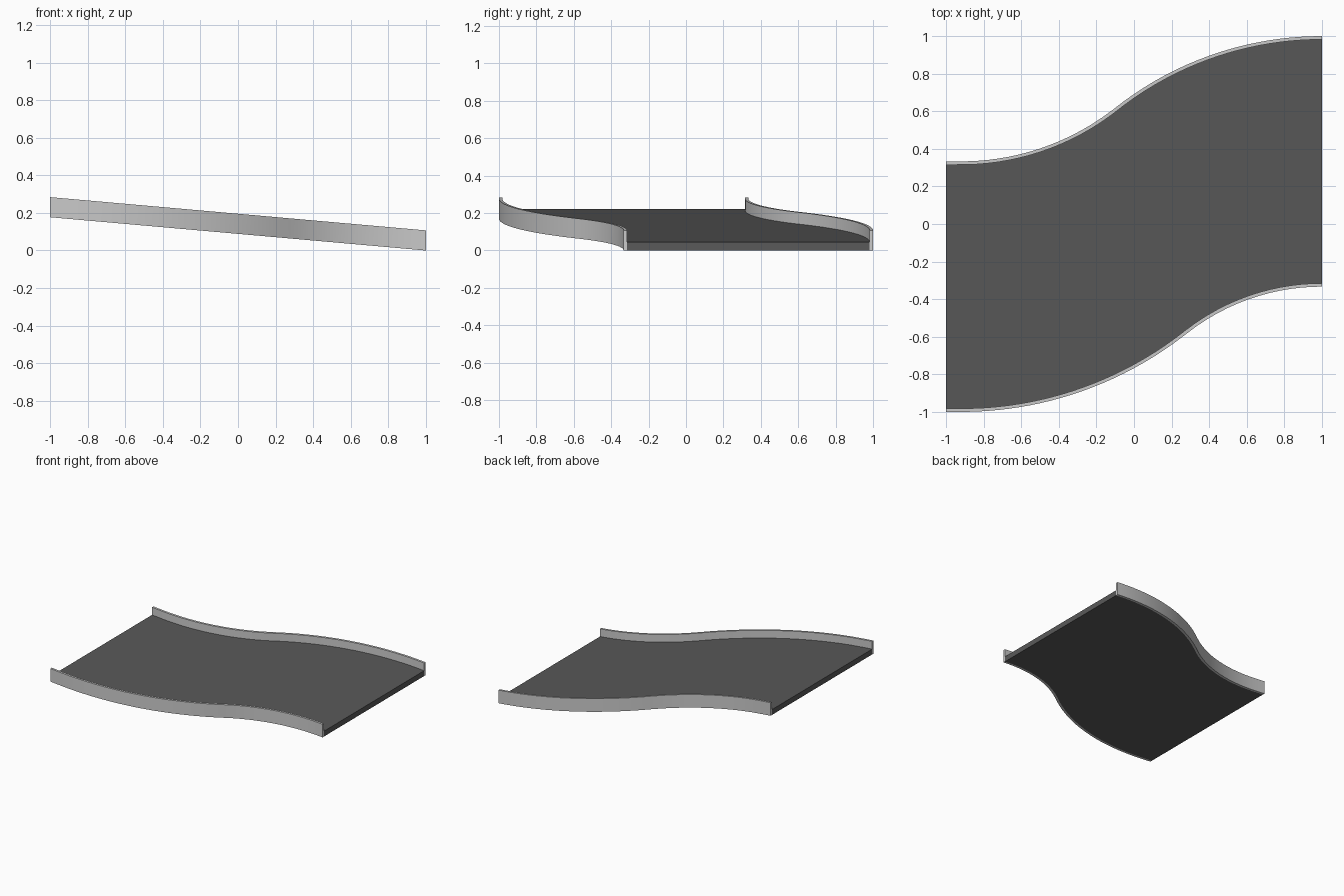
import bpy, bmesh, math

if "Cube" in bpy.data.objects:
    bpy.data.objects.remove(bpy.data.objects["Cube"])

START, END = -0.92, 1.0      # where the S-bend begins and ends along x
RISE = 2 / 3                 # sideways shift of the bend
RAIL_W, RAIL_H, ROAD_T = 0.018, 0.107, 0.044
N = 36


def s_bend(x, y0, turn):
    """y and slope of two tangent arcs meeting at x = turn."""
    k = RISE / (END - START)
    sin_t = 2 * k / (1 + k * k)
    if x <= START:
        return y0, 0.0
    if x < turn:
        r, d = (turn - START) / sin_t, x - START
        h = math.sqrt(r * r - d * d)
        return y0 + r - h, d / h
    r, d = (END - turn) / sin_t, END - x
    h = math.sqrt(r * r - d * d)
    return y0 + RISE - r + h, d / h


def left_edge(x, inset=0.0):
    y, s = s_bend(x, 1 / 3, -0.1)
    return y - inset * math.hypot(1, s)


def right_edge(x, inset=0.0):
    y, s = s_bend(x, -1.0, 0.28)
    return y + inset * math.hypot(1, s)


def base(x):
    return 0.0885 * (1 - x)


def strip(name, low, high, height, color=None):
    """Closed sloping strip between two edge functions."""
    bm = bmesh.new()
    rings = []
    for i in range(N + 1):
        x = -1 + 2 * i / N
        z = base(x)
        rings.append([bm.verts.new(p) for p in (
            (x, low(x), z), (x, high(x), z),
            (x, high(x), z + height), (x, low(x), z + height))])
    for a, b in zip(rings, rings[1:]):
        for j in range(4):
            k = (j + 1) % 4
            bm.faces.new((a[j], a[k], b[k], b[j]))
    bm.faces.new(rings[0])
    bm.faces.new(rings[-1])
    bmesh.ops.recalc_face_normals(bm, faces=bm.faces)
    me = bpy.data.meshes.new(name)
    bm.to_mesh(me)
    bm.free()
    ob = bpy.data.objects.new(name, me)
    bpy.context.collection.objects.link(ob)
    if color:
        mat = bpy.data.materials.new(name)
        mat.diffuse_color = color
        mat.use_nodes = True
        mat.node_tree.nodes["Principled BSDF"].inputs["Base Color"].default_value = mat.diffuse_color
        me.materials.append(mat)
    bpy.context.view_layer.objects.active = ob
    ob.select_set(True)
    bpy.ops.object.shade_smooth_by_angle(angle=math.radians(30))
    ob.select_set(False)


# dark road deck between the rails
strip("road_deck", lambda x: right_edge(x, RAIL_W), lambda x: left_edge(x, RAIL_W),
      ROAD_T, (0.1, 0.1, 0.1, 1))
# raised side rails
strip("left_rail", lambda x: left_edge(x, RAIL_W), left_edge, RAIL_H)
strip("right_rail", right_edge, lambda x: right_edge(x, RAIL_W), RAIL_H)
